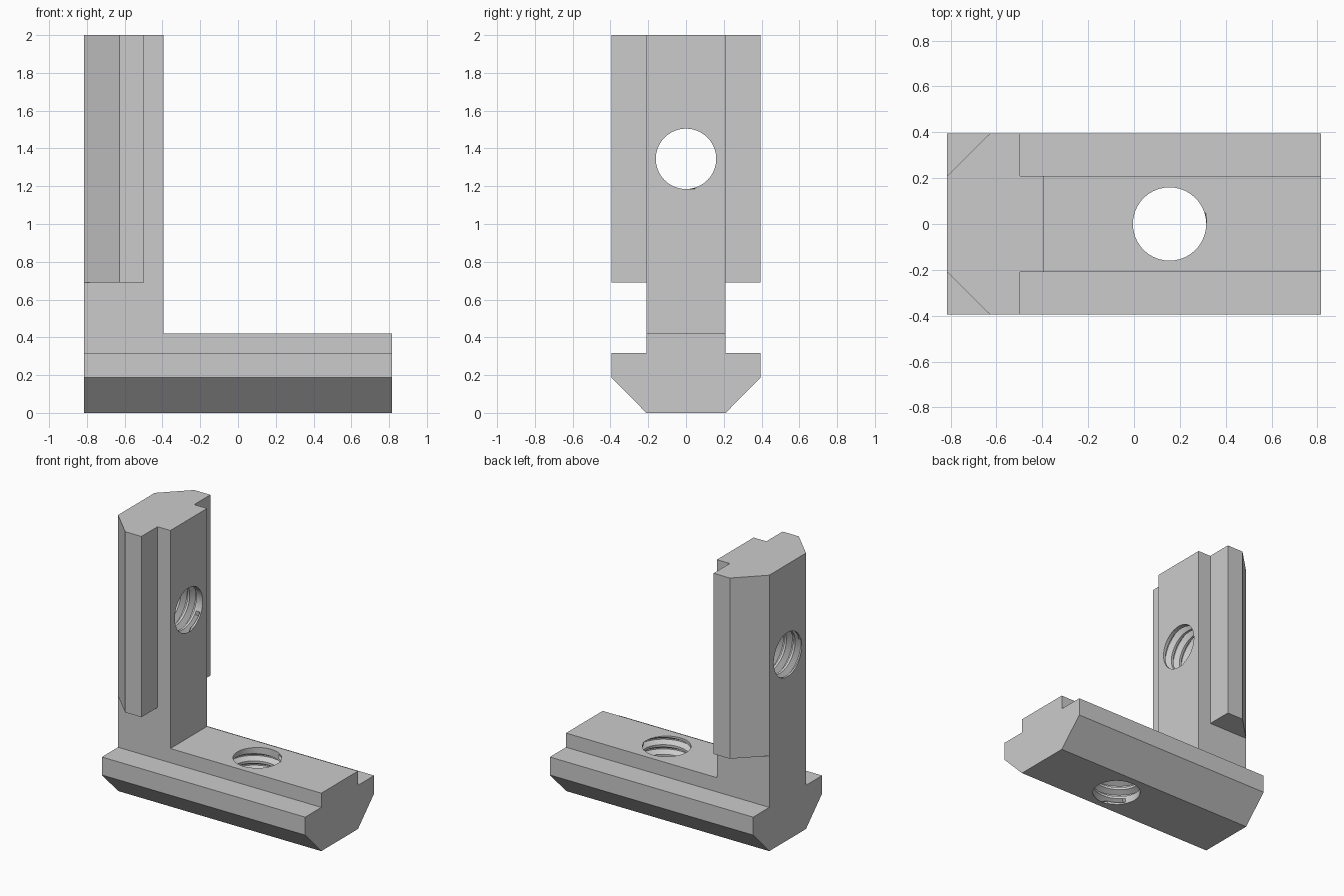
import bpy, bmesh
from math import pi, sin, cos, radians
from mathutils import Matrix

if "Cube" in bpy.data.objects:
    bpy.data.objects.remove(bpy.data.objects["Cube"])

X0, X1, HALF, NECK, DEPTH = -0.815, 0.815, 0.395, 0.21, 0.42
MINOR, MAJOR, PITCH = 0.16, 0.198, 0.07


def finish(name, bm, matrix=Matrix()):
    bmesh.ops.transform(bm, matrix=matrix, verts=bm.verts)
    bmesh.ops.recalc_face_normals(bm, faces=bm.faces)
    mesh = bpy.data.meshes.new(name)
    bm.to_mesh(mesh)
    bm.free()
    ob = bpy.data.objects.new(name, mesh)
    bpy.context.collection.objects.link(ob)
    return ob


def prism(name, half, start, end, place):
    """Mirror a (width, depth) half profile and extrude it from start to end."""
    outline = half + [(-w, d) for w, d in reversed(half)]
    bm = bmesh.new()
    a = [bm.verts.new(place(w, d, start)) for w, d in outline]
    b = [bm.verts.new(place(w, d, end)) for w, d in outline]
    bm.faces.new(a)
    bm.faces.new(b)
    for i in range(len(a)):
        j = (i + 1) % len(a)
        bm.faces.new((a[i], a[j], b[j], b[i]))
    return finish(name, bm)


def thread_cutter(name, matrix):
    """Tapped hole along z: helical rows that step up one pitch at the seam."""
    n, turns, low = 40, 9, -0.14
    profile = [(0, MINOR), (0.25, MINOR), (0.5625, MAJOR), (0.6875, MAJOR)]
    k = len(profile)
    bm = bmesh.new()
    grid = []
    for i in range(n):
        col = []
        for j in range(turns * k + 1 + (k if i == 0 else 0)):
            f, r = profile[j % k]
            z = low + (j // k + f + i / n) * PITCH
            if not 0.02 < z < DEPTH - 0.02:
                r = MINOR
            t = 2 * pi * i / n
            col.append(bm.verts.new((r * cos(t), r * sin(t), z)))
        grid.append(col)
    rows = turns * k
    for i in range(n):
        shift = k if i == n - 1 else 0
        nxt = grid[(i + 1) % n]
        for j in range(rows):
            bm.faces.new((grid[i][j], nxt[j + shift], nxt[j + 1 + shift], grid[i][j + 1]))
    # end caps, including the short seam step
    bottom = [c[0] for c in grid] + [grid[0][j] for j in range(k, 0, -1)]
    top = [c[rows] for c in grid] + [grid[0][rows + j] for j in range(k, 0, -1)]
    for ring, z in ((bottom, low - 0.05), (top, low + (turns + 1) * PITCH + 0.05)):
        tip = bm.verts.new((0, 0, z))
        for i in range(len(ring)):
            bm.faces.new((ring[i], ring[(i + 1) % len(ring)], tip))
    ob = finish(name, bm, matrix)
    ob.hide_render = True
    return ob


def boolean(target, tool, operation):
    mod = target.modifiers.new(operation.lower(), 'BOOLEAN')
    mod.operation, mod.solver, mod.object = operation, 'EXACT', tool
    bpy.context.view_layer.objects.active = target
    bpy.ops.object.modifier_apply(modifier=mod.name)
    bpy.data.objects.remove(tool, do_unlink=True)


def upright_place(w, d, s):
    return (X0 + d, w, s)


# T-slot profile shared by both arms
slot = [(NECK, 0), (HALF, 0.187), (HALF, 0.317), (NECK, 0.317), (NECK, DEPTH)]
bracket = prism("corner_bracket", slot, X0, X1, lambda w, d, s: (s, w, d))

# Narrow neck joining the arms, then the flanged upright
neck = prism("upright_neck", [(NECK, 0), (NECK, DEPTH)], 0.2, 0.69, upright_place)
arm = prism("upright_arm", slot, 0.69, 2.0, upright_place)
boolean(bracket, neck, 'UNION')
boolean(bracket, arm, 'UNION')

# Tapped screw holes
boolean(bracket, thread_cutter("base_thread", Matrix.Translation((0.155, 0, 0))), 'DIFFERENCE')
boolean(bracket, thread_cutter("upright_thread",
        Matrix.Translation((X0, 0, 1.345)) @ Matrix.Rotation(radians(90), 4, 'Y')), 'DIFFERENCE')

bracket.select_set(True)
bpy.context.view_layer.objects.active = bracket
bpy.ops.object.shade_smooth_by_angle(angle=radians(25))
